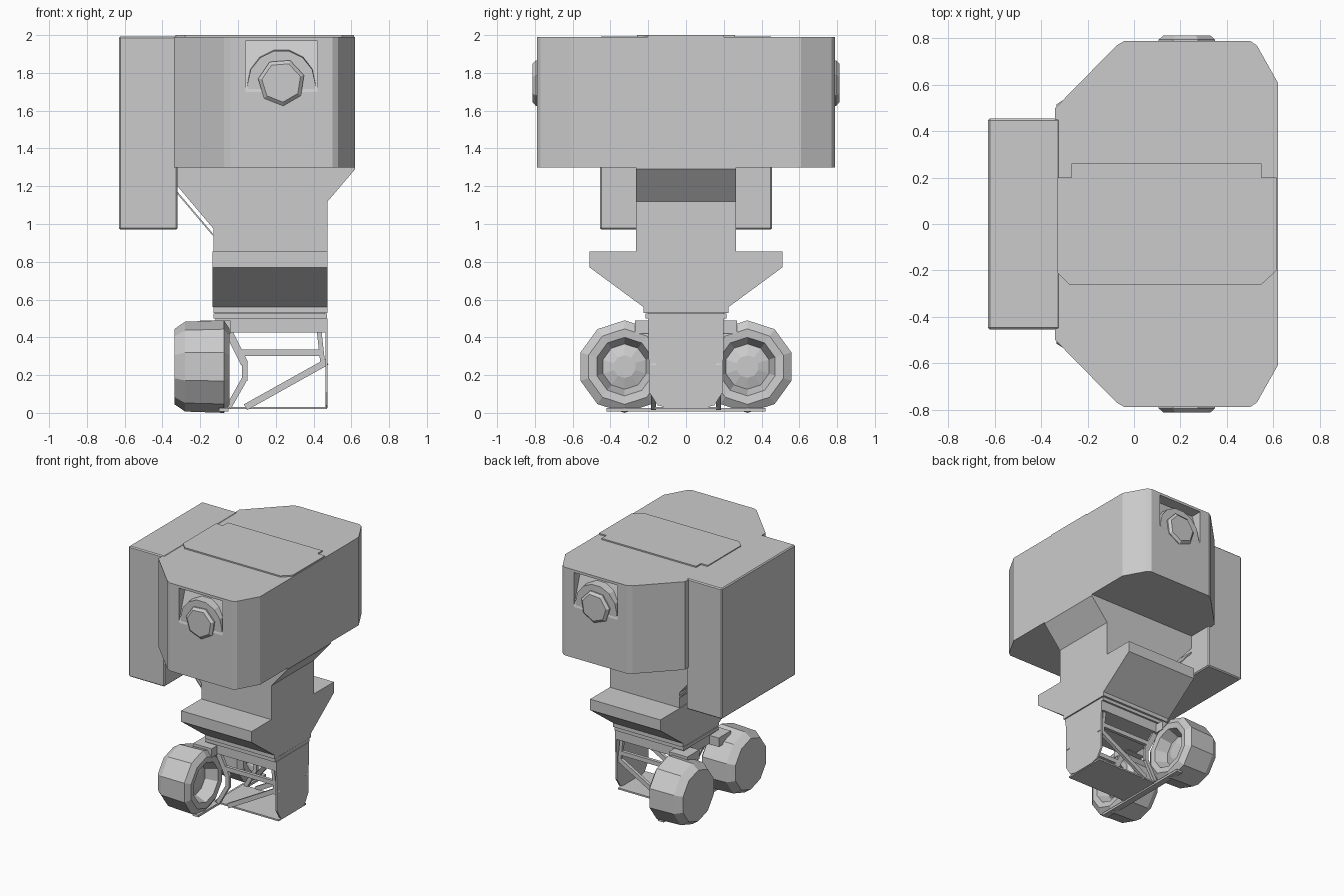
import bpy, bmesh, math
from mathutils import Matrix, Vector

if "Cube" in bpy.data.objects:
    bpy.data.objects.remove(bpy.data.objects["Cube"])

def finish(name, bm):
    bmesh.ops.recalc_face_normals(bm, faces=bm.faces)
    me = bpy.data.meshes.new(name)
    bm.to_mesh(me)
    bm.free()
    ob = bpy.data.objects.new(name, me)
    bpy.context.collection.objects.link(ob)
    return ob

def prism(name, pts, axis, a, b):
    """Extrude a 2D profile from a to b along an axis (profile uses the other two axes in order)."""
    def place(p, t):
        v = list(p)
        v.insert('xyz'.index(axis), t)
        return v
    bm = bmesh.new()
    lo = [bm.verts.new(place(p, a)) for p in pts]
    hi = [bm.verts.new(place(p, b)) for p in pts]
    bm.faces.new(lo)
    bm.faces.new(hi)
    n = len(pts)
    for i in range(n):
        j = (i + 1) % n
        bm.faces.new((lo[i], lo[j], hi[j], hi[i]))
    return finish(name, bm)

def box(name, x0, x1, y0, y1, z0, z1):
    return prism(name, [(x0, y0), (x1, y0), (x1, y1), (x0, y1)], 'z', z0, z1)

def bar(name, p, q, w, y0, y1):
    """Flat strut between two points of the xz plane."""
    p, q = Vector(p), Vector(q)
    d = (q - p).normalized()
    n = Vector((-d.y, d.x)) * w / 2
    return prism(name, [p + n, q + n, q - n, p - n], 'y', y0, y1)

def mirrored(half):
    return half + [(-a, b) for a, b in reversed(half)]

def bevel(ob, w):
    m = ob.modifiers.new('edge', 'BEVEL')
    m.width, m.segments = w, 1

def drum(name, profile, loc, sides, axis='x', flip=1, phase=0.0):
    """Lathe (offset, radius) points about the x or y axis."""
    bm = bmesh.new()
    rings = []
    for t, r in profile:
        ring = []
        for i in range(sides):
            a = 2 * math.pi * i / sides + phase
            u, v = r * math.cos(a), r * math.sin(a)
            p = (t * flip, u, v) if axis == 'x' else (u, t * flip, v)
            ring.append(bm.verts.new(Vector(p) + Vector(loc)))
        rings.append(ring)
    for r0, r1 in zip(rings, rings[1:]):
        for i in range(sides):
            j = (i + 1) % sides
            bm.faces.new((r0[i], r0[j], r1[j], r1[i]))
    bm.faces.new(rings[0])
    bm.faces.new(rings[-1])
    return finish(name, bm)

# Large chamfered housing
half = [(-0.5, -0.34), (-0.77, -0.075), (-0.79, -0.04), (-0.79, 0.5), (-0.77, 0.53), (-0.61, 0.62)]
plan = [(x, y) for y, x in mirrored(half)]
housing = prism('housing', plan, 'z', 1.3, 1.99)

# Side pockets, collars and round knobs
for s, side in ((-1, 'front'), (1, 'rear')):
    cut = prism(side + '_pocket_cutter',
                [(s * 0.9, 1.97), (s * 0.7, 1.97), (s * 0.79, 1.7), (s * 0.9, 1.7)], 'x', 0.04, 0.42)
    cut.hide_render = True
    cut.hide_set(True)
    m = housing.modifiers.new(side + '_pocket', 'BOOLEAN')
    m.object, m.operation, m.solver = cut, 'DIFFERENCE', 'EXACT'
    drum(side + '_collar', [(0.65, 0.19), (0.785, 0.18)], (0.23, 0, 1.74), 14, 'y', s)
    drum(side + '_knob', [(0.7, 0.125), (0.795, 0.125), (0.812, 0.105)],
         (0.23, 0, 1.75), 7, 'y', s, 0.3)

# Notched lid panel
prism('lid_panel', [(-0.33, -0.21), (-0.28, -0.26), (0.55, -0.26), (0.615, -0.2), (0.615, 0.2),
                    (0.55, 0.2), (0.55, 0.26), (-0.27, 0.26), (-0.27, 0.2), (-0.33, 0.2)],
      'z', 1.95, 2.0)

# Tall pack on the left
bevel(box('back_pack', -0.63, -0.32, -0.455, 0.455, 0.97, 1.993), 0.008)

# Neck and thin sloping panel behind it
prism('neck', [(-0.32, 1.31), (0.62, 1.31), (0.62, 1.29), (0.475, 1.12), (0.475, 0.84),
               (-0.13, 0.84), (-0.13, 0.975), (-0.32, 1.2)], 'y', -0.265, 0.265)
bar('neck_panel', (-0.325, 1.17), (-0.13, 0.94), 0.008, -0.265, 0.265)

# Flared collar and stacked bands under it
prism('flared_collar', mirrored([(-0.51, 0.77), (-0.51, 0.855), ][::-1] + [(-0.225, 0.56)]),
      'x', -0.135, 0.475)
box('upper_band', -0.13, 0.475, -0.225, 0.225, 0.53, 0.562)
box('groove_band', -0.12, 0.46, -0.2, 0.2, 0.51, 0.54)
box('middle_band', -0.13, 0.47, -0.215, 0.215, 0.5, 0.525)
box('lower_band', -0.12, 0.468, -0.2, 0.2, 0.425, 0.505)

# Open foot frame: end plate, floor plate and side struts
prism('end_plate', mirrored([(-0.2, 0.5), (-0.195, 0.11), (-0.15, 0.04), (-0.09, 0.025)]),
      'x', 0.462, 0.475)
box('floor_plate', -0.08, 0.47, -0.17, 0.17, 0.02, 0.032)
struts = [((0.04, 0.03), (0.47, 0.27), 0.035), ((0.0, 0.318), (0.44, 0.318), 0.034),
          ((0.45, 0.25), (0.43, 0.43), 0.025), ((-0.05, 0.43), (0.035, 0.26), 0.04),
          ((0.035, 0.27), (0.035, 0.17), 0.03), ((0.035, 0.18), (-0.05, 0.03), 0.03)]
for s, side in ((-1, 'front'), (1, 'rear')):
    for i, (p, q, w) in enumerate(struts):
        bar(f'{side}_strut_{i}', p, q, w, s * 0.16, s * 0.185)

# Twin faceted wheels, hollow towards the frame
for s, side in ((-1, 'front'), (1, 'rear')):
    drum(side + '_wheel', [(-0.335, 0.17), (-0.335, 0.2), (-0.28, 0.238), (-0.075, 0.245),
                           (-0.045, 0.2), (-0.05, 0.155), (-0.14, 0.12), (-0.12, 0.06)],
         (0, s * 0.325, 0.245), 10, 'x', 1, math.pi / 10)
    box(side + '_wheel_mount', -0.2, -0.04, s * 0.12, s * 0.27, 0.42, 0.49)

# Thin plate joining the wheels
box('wheel_tie_plate', -0.1, -0.05, -0.42, 0.42, 0.008, 0.025)
